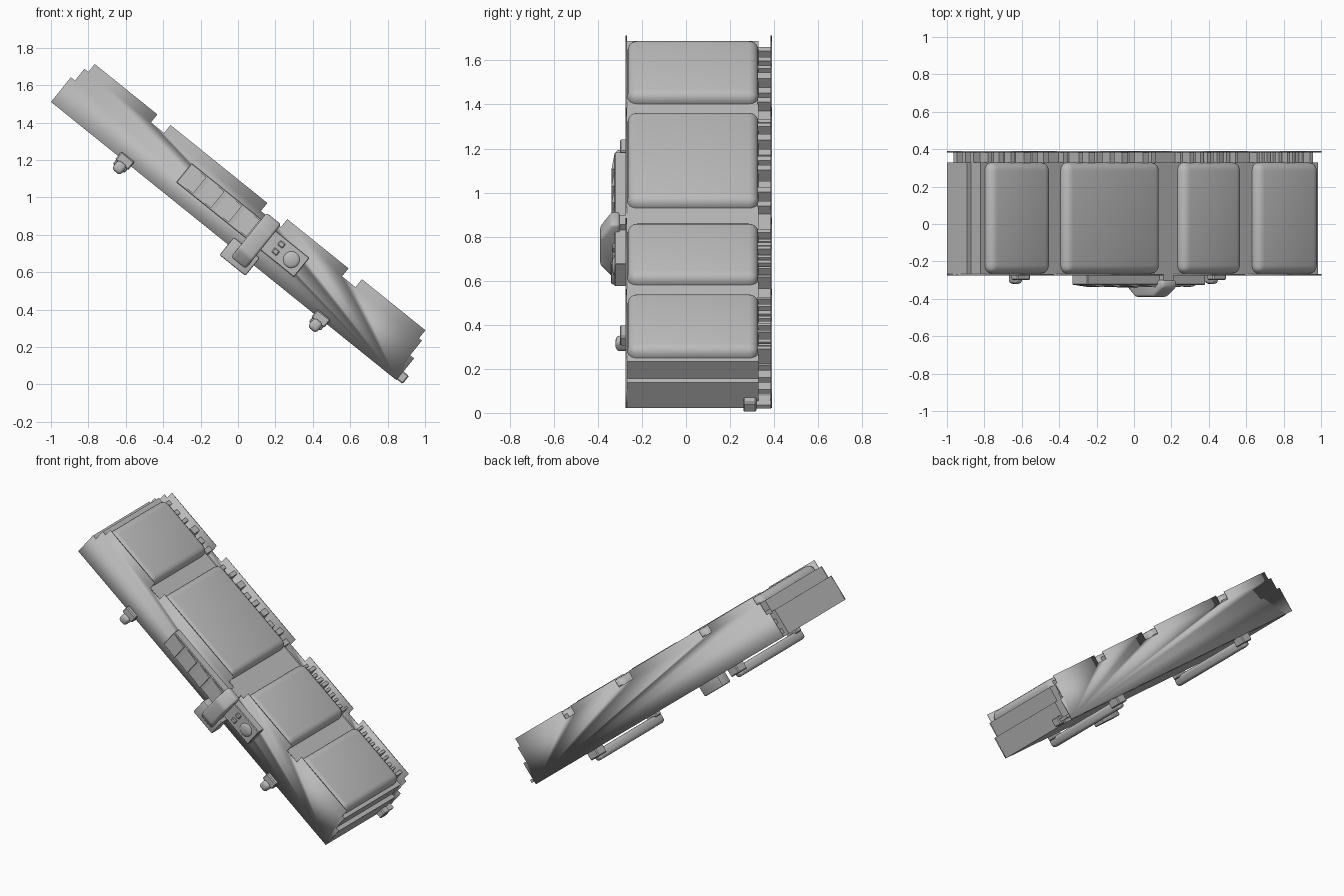
import bpy, bmesh, math, random
from mathutils import Matrix, Vector

if "Cube" in bpy.data.objects:
    bpy.data.objects.remove(bpy.data.objects["Cube"])
random.seed(4)

grey = bpy.data.materials.new("plain_grey")
grey.use_nodes = True
COLOUR = (0.5, 0.5, 0.5, 1)
grey.diffuse_color = COLOUR
grey.node_tree.nodes["Principled BSDF"].inputs["Base Color"].default_value = COLOUR

# Local frame: x runs down the slope, z is square to it, y is depth
TILT = Matrix.Translation((-1, 0, 1.51)) @ Matrix.Rotation(0.678, 4, 'Y')


def finish(name, bm, smooth=True, angle=35):
    bmesh.ops.recalc_face_normals(bm, faces=bm.faces)
    bm.transform(TILT)
    mesh = bpy.data.meshes.new(name)
    bm.to_mesh(mesh)
    bm.free()
    mesh.materials.append(grey)
    ob = bpy.data.objects.new(name, mesh)
    bpy.context.collection.objects.link(ob)
    if smooth:
        bpy.ops.object.select_all(action='DESELECT')
        ob.select_set(True)
        bpy.context.view_layer.objects.active = ob
        if angle:
            bpy.ops.object.shade_smooth_by_angle(angle=math.radians(angle))
        else:
            bpy.ops.object.shade_smooth()
    return ob


def add_box(bm, u, y, v):
    size = Vector((u[1] - u[0], y[1] - y[0], v[1] - v[0]))
    mid = Vector((u[0] + u[1], y[0] + y[1], v[0] + v[1])) / 2
    return bmesh.ops.create_cube(bm, size=1, matrix=Matrix.Translation(mid) @ Matrix.Diagonal((*size, 1)))


def box(name, u, y, v, round_by=0, segments=3):
    bm = bmesh.new()
    add_box(bm, u, y, v)
    if round_by:
        bmesh.ops.bevel(bm, geom=bm.edges[:], offset=round_by, segments=segments,
                        profile=0.5, affect='EDGES')
    return finish(name, bm)


def prism(name, points, y0, y1, angle=35):
    bm = bmesh.new()
    face = bm.faces.new([bm.verts.new((u, y0, v)) for u, v in points])
    new = bmesh.ops.extrude_face_region(bm, geom=[face])["geom"]
    bmesh.ops.translate(bm, vec=(0, y1 - y0, 0),
                        verts=[g for g in new if isinstance(g, bmesh.types.BMVert)])
    return finish(name, bm, angle=angle)


# Stepped outlines
FLOOR, TOP = 0.25, 0.305
panels = [(0.055, 0.485), (0.575, 1.24), (1.377, 1.797), (1.889, 2.325)]
start = [(0, 0), (0, 0.17), (0.028, 0.17), (0.028, FLOOR)]
end = [(2.345, FLOOR), (2.345, 0.15), (2.372, 0.15), (2.372, 0)]
crown = []
for a, b in panels:
    crown += [(a, FLOOR), (a, TOP), (b, TOP), (b, FLOOR)]

# Main body, and thin plates that close the front and the back
prism("body", start + end, -0.268, 0.33)
prism("front_plate", start + crown + end, -0.275, -0.267, angle=0)
prism("back_plate", start + crown + end, 0.383, 0.39, angle=0)

# Rounded roof panels
for i, (a, b) in enumerate(panels):
    box(f"roof_panel_{i + 1}", (a + 0.004, b - 0.004), (-0.266, 0.33), (0.15, TOP - 0.005), 0.045, 4)

# Core and fins in the gap before the back plate
box("rear_core", (0.12, 2.1), (0.32, 0.385), (0.06, 0.21))
bm = bmesh.new()
for i, (a, b) in enumerate(panels):
    pitch = 0.075 if i < 2 else 0.04
    u = a + 0.02
    while u < b - 0.03:
        add_box(bm, (u, u + pitch * random.uniform(0.3, 0.6)), (0.325, 0.385),
                (0.18, random.uniform(0.25, 0.295)))
        u += pitch
for v in (0.02, 0.09, 0.16):
    for u in (0.03, 2.25):
        add_box(bm, (u, u + 0.05), (0.325, 0.385), (v, v + 0.03))
finish("rear_fins", bm, smooth=False)

# Rails under the body
for name, u in (("upper_rail", 0.505), ("lower_rail", 1.85)):
    box(name, (u - 0.03, u + 0.03), (-0.32, 0.36), (-0.075, -0.012), 0.02)
    box(name + "_front_clip", (u - 0.045, u + 0.045), (-0.3, -0.25), (-0.025, 0.03), 0.006, 1)
    box(name + "_back_clip", (u - 0.04, u + 0.04), (0.3, 0.385), (-0.05, 0.02), 0.006, 1)

# Control strip with raised pads on the front
box("control_strip", (0.79, 1.6), (-0.325, -0.27), (0.085, 0.218), 0.004, 1)
for i in range(4):
    u = 0.8 + i * 0.122
    ramp = [(u, 0.095), (u + 0.1, 0.095), (u + 0.1, 0.208), (u, 0.208)]
    bm = bmesh.new()
    low = [bm.verts.new((p, -0.322, q)) for p, q in ramp]
    high = [bm.verts.new((p, -0.338 if p > u else -0.326, q)) for p, q in ramp]
    bm.faces.new(low)
    bm.faces.new(high)
    for k in range(4):
        j = (k + 1) % 4
        bm.faces.new([low[k], low[j], high[j], high[k]])
    finish(f"pad_{i + 1}", bm)

# Round dial and small keys at the lower end of the strip
bm = bmesh.new()
bmesh.ops.create_uvsphere(bm, u_segments=20, v_segments=10, radius=1,
                          matrix=Matrix.Translation((1.53, -0.323, 0.15)) @ Matrix.Diagonal((0.045, 0.014, 0.045, 1)))
finish("dial", bm)
for i, v in enumerate((0.115, 0.165)):
    box(f"key_{i + 1}", (1.42, 1.455), (-0.336, -0.32), (v, v + 0.03), 0.005, 1)

# Latch block and the arched grip crossing the strip
box("latch_block", (1.215, 1.393), (-0.34, -0.255), (-0.072, 0.05), 0.008, 2)
bm = bmesh.new()
arch = [(-0.045, -0.3), (-0.045, -0.34), (0.02, -0.39), (0.18, -0.39), (0.262, -0.34), (0.262, -0.3)]
face = bm.faces.new([bm.verts.new((1.27, y, v)) for v, y in arch])
new = bmesh.ops.extrude_face_region(bm, geom=[face])["geom"]
bmesh.ops.translate(bm, vec=(0.1, 0, 0), verts=[g for g in new if isinstance(g, bmesh.types.BMVert)])
bmesh.ops.bevel(bm, geom=bm.edges[:], offset=0.015, segments=3, profile=0.5, affect='EDGES')
finish("grip", bm)
for name, v in (("grip_foot_low", -0.03), ("grip_foot_high", 0.2)):
    box(name, (1.285, 1.355), (-0.32, -0.265), (v, v + 0.05))

# Small foot at the low end
box("end_foot", (2.365, 2.41), (0.26, 0.32), (0.005, 0.06), 0.006, 1)
box("end_foot_arm", (2.33, 2.4), (0.3, 0.385), (0.02, 0.04))
